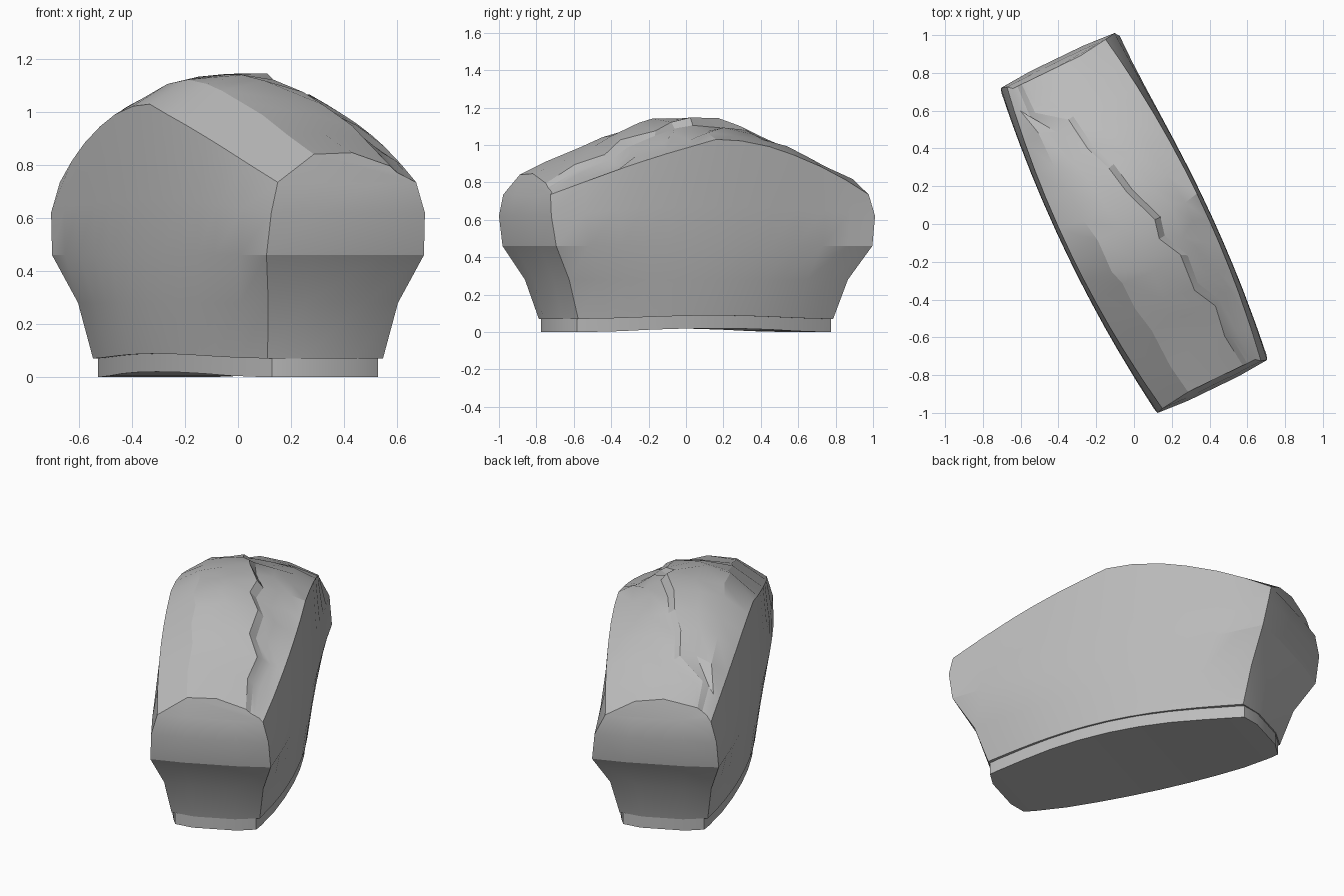
import bpy, bmesh, math, random
from mathutils import Matrix

random.seed(4)
cube = bpy.data.objects.get("Cube")
if cube:
    bpy.data.objects.remove(cube, do_unlink=True)

stone = bpy.data.materials.new("stone_grey")
stone.use_nodes = True
stone.diffuse_color = (0.5, 0.5, 0.5, 1)
stone.node_tree.nodes["Principled BSDF"].inputs["Base Color"].default_value = (0.5, 0.5, 0.5, 1)

# The long axis of the block is turned in plan
TURN = Matrix.Rotation(math.atan2(-0.9, 0.435), 4, "Z")


def lerp(table, x):
    for (x0, y0), (x1, y1) in zip(table, table[1:]):
        if x <= x1:
            return y0 + (y1 - y0) * (x - x0) / (x1 - x0)
    return table[-1][1]


def finish(bm, name, angle):
    bmesh.ops.recalc_face_normals(bm, faces=bm.faces)
    bm.transform(TURN)
    mesh = bpy.data.meshes.new(name)
    bm.to_mesh(mesh)
    bm.free()
    mesh.materials.append(stone)
    obj = bpy.data.objects.new(name, mesh)
    bpy.context.collection.objects.link(obj)
    bpy.ops.object.select_all(action="DESELECT")
    obj.select_set(True)
    bpy.context.view_layer.objects.active = obj
    bpy.ops.object.shade_smooth_by_angle(angle=math.radians(angle))


# Wall rows: height, half length, half width at ends and middle, flare of one rear corner
ROWS = [(0.07, 0.757, 0.242, 0.35, 0), (0.28, 0.825, 0.272, 0.375, 0.01),
        (0.46, 0.93, 0.33, 0.39, 0.035), (0.62, 0.955, 0.322, 0.388, 0.025)]
# The shoulder drops faster toward the front end than toward the rear
RIM = [(-1, 0.735), (-0.78, 0.845), (-0.57, 0.925), (-0.37, 0.985), (-0.2, 1.02),
       (0, 1.03), (0.3, 0.955), (0.48, 0.905), (0.66, 0.85), (1, 0.735)]
RIDGE = [(0, 1.155), (0.24, 1.135), (0.43, 1.075), (0.72, 0.965), (1, 0.85)]
STATIONS = [-1, -0.84, -0.68, -0.5, -0.34, -0.16, 0, 0.16, 0.3, 0.46, 0.6, 0.8, 1]
# Where the jagged crack crosses the top, as a fraction of half width
CRACK = [-0.7, -0.65, -0.18, -0.1, 0.06, 0.14, 0.33, 0.27, 0.45, 0.42, 0.62, 0.58, 0.7]
# How far the middle of each end face swells, row by row
SWELL = [0.035, 0.02, 0.015, 0.012, 0.005]


def section(s, crack):
    arch = 1 - s * s
    left, right = [], []
    for i, (z, length, end, mid, flare) in enumerate(ROWS):
        half = end + (mid - end) * arch
        if i == 0:
            z += 0.018 * arch ** 2
        elif i == 3:
            z += 0.05 * arch
        left.append((s * length, -half, z))
        right.append((s * length, half + flare * max(0, -s) ** 4, z))
    rim, ridge = lerp(RIM, s), lerp(RIDGE, abs(s))
    half = 0.29 + 0.08 * arch
    left.append((s * 0.945, -half, rim))
    right.append((s * 0.945, half, rim))
    # Top slab: high on one side of the crack, sunk on the other
    hi, lo = crack - 0.035, crack + 0.055
    spots = [(-1 + (hi + 1) * k / 3, 0) for k in (1, 2, 3)]
    spots += [(lo + (1 - lo) * k / 3, 0.03 * (1 - k / 4)) for k in range(3)]
    top = []
    for t, drop in spots:
        bow = abs(t + 0.12 * (1 - t * t))
        z = rim + (ridge - rim) * (1 - bow ** 2.4) - drop * (0.3 + 0.7 * arch)
        inner = abs(s) < 0.9
        z += random.uniform(-0.014, 0.008) * inner
        top.append((s * 0.925 + random.uniform(-0.03, 0.03) * inner, t * half, z))
    return left + top + right[::-1]


# Main block: wrap a skin over the sections
bm = bmesh.new()
rings = [[bm.verts.new(p) for p in section(s, c)] for s, c in zip(STATIONS, CRACK)]
count = len(rings[0])
for a, b in zip(rings, rings[1:]):
    for i in range(count):
        j = (i + 1) % count
        bm.faces.new((a[i], a[j], b[j], b[i]))

# End faces: two inner columns swell the foot outward, the underside follows
for ring, side in ((rings[0], -1), (rings[-1], 1)):
    rows = []
    for i, push in enumerate(SWELL):
        a, b = ring[i], ring[-1 - i]
        inner = []
        for f in (0.27, 0.73):
            p = a.co.lerp(b.co, f)
            p.x += side * push
            inner.append(bm.verts.new(p))
        rows.append([a, *inner, b])
    for low, high in zip(rows, rows[1:]):
        for k in range(3):
            bm.faces.new((low[k], low[k + 1], high[k + 1], high[k]))
    bm.faces.new(rows[0])
    bm.faces.new(ring[4:count - 4] + rows[4][2:0:-1])
finish(bm, "stone_block", 20)

# Plinth: shallow foot with cut corners, set in slightly from the block
bm = bmesh.new()
outline = [(-0.785, 0.12), (-0.755, 0.222)]
outline += [(0.7 * k / 4, 0.24 + 0.1 * (1 - (k / 4) ** 2)) for k in range(-4, 5)]
outline += [(0.755, 0.222), (0.785, 0.12)]
strips = []
for u, half in outline:
    lift = 0.02 * max(0, 1 - (u / 0.6) ** 2)
    strips.append([bm.verts.new((u, v, z + lift))
                   for v, z in ((-half, 0), (-half, 0.072), (half, 0.072), (half, 0))])
for a, b in zip(strips, strips[1:]):
    for i in range(4):
        j = (i + 1) % 4
        bm.faces.new((a[i], a[j], b[j], b[i]))
bm.faces.new(strips[0])
bm.faces.new(strips[-1])
finish(bm, "plinth", 30)
